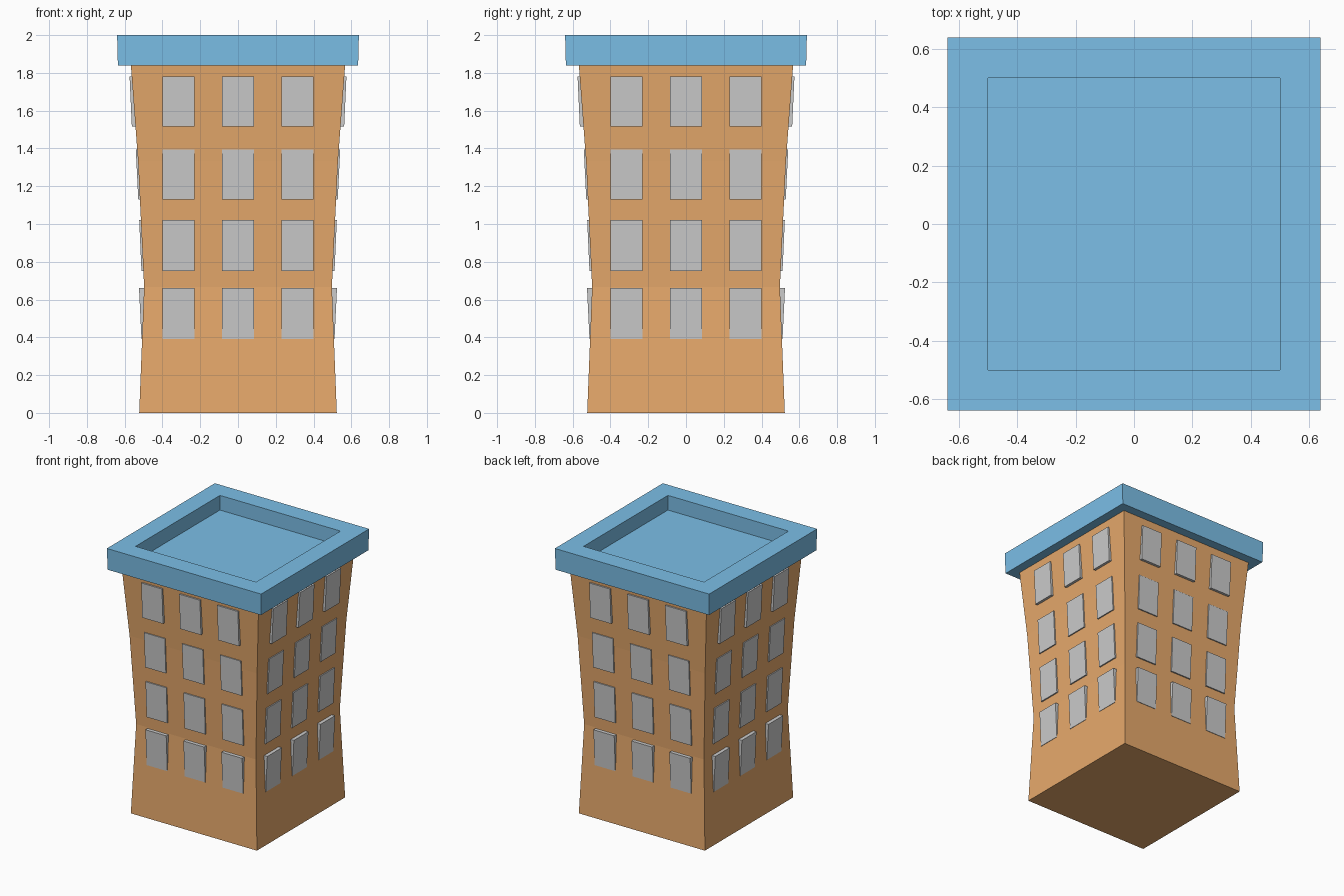
import bpy, bmesh, math
from mathutils import Matrix, Vector

if "Cube" in bpy.data.objects:
    bpy.data.objects.remove(bpy.data.objects["Cube"])


def material(name, color):
    m = bpy.data.materials.new(name)
    m.diffuse_color = color
    m.use_nodes = True
    m.node_tree.nodes["Principled BSDF"].inputs["Base Color"].default_value = m.diffuse_color
    return m


def finish(name, bm, mat=None):
    bmesh.ops.recalc_face_normals(bm, faces=bm.faces)
    me = bpy.data.meshes.new(name)
    bm.to_mesh(me)
    bm.free()
    ob = bpy.data.objects.new(name, me)
    bpy.context.collection.objects.link(ob)
    if mat:
        me.materials.append(mat)
    return ob


def square_loft(name, profile, mat):
    """Stack square rings given as (half width, z), closed at both ends."""
    bm = bmesh.new()
    rings = [[bm.verts.new((sx * h, sy * h, z))
              for sx, sy in ((-1, -1), (1, -1), (1, 1), (-1, 1))]
             for h, z in profile]
    for a, b in zip(rings, rings[1:]):
        for i in range(4):
            j = (i + 1) % 4
            bm.faces.new((a[i], a[j], b[j], b[i]))
    bm.faces.new(rings[0])
    bm.faces.new(rings[-1])
    return finish(name, bm, mat)


orange = material("orange_wall", (0.8, 0.4, 0.15, 1))
blue = material("blue_roof", (0.2, 0.52, 0.8, 1))

# Waisted walls, running up into the roof slab
square_loft("walls", [(0.523, 0), (0.497, 0.667), (0.529, 1.333), (0.567, 1.84)], orange)

# Roof slab with raised rim and sunken deck
square_loft("roof", [(0.636, 1.84), (0.64, 2.0), (0.5, 2.0), (0.5, 1.89)], blue)

# Window panels: (bottom z, top z, outer offset at bottom, outer offset at top)
rows = [(0.39, 0.66, 0.511, 0.524), (0.75, 1.02, 0.511, 0.523),
        (1.13, 1.395, 0.528, 0.541), (1.515, 1.78, 0.562, 0.574)]
thick, half = 0.036, 0.086

for side, label in enumerate(("front", "right", "back", "left")):
    bm = bmesh.new()
    turn = Matrix.Rotation(side * math.pi / 2, 4, 'Z')
    for z0, z1, d0, d1 in rows:
        for cx in (-0.315, 0, 0.315):
            box = bmesh.ops.create_cube(bm, size=1)["verts"]
            for v in box:
                top, outer = v.co.z > 0, v.co.y < 0
                d = (d1 if top else d0) - (0 if outer else thick)
                x = cx + (half if v.co.x > 0 else -half)
                v.co = turn @ Vector((x, -d, z1 if top else z0))
    finish(label + "_windows", bm)
